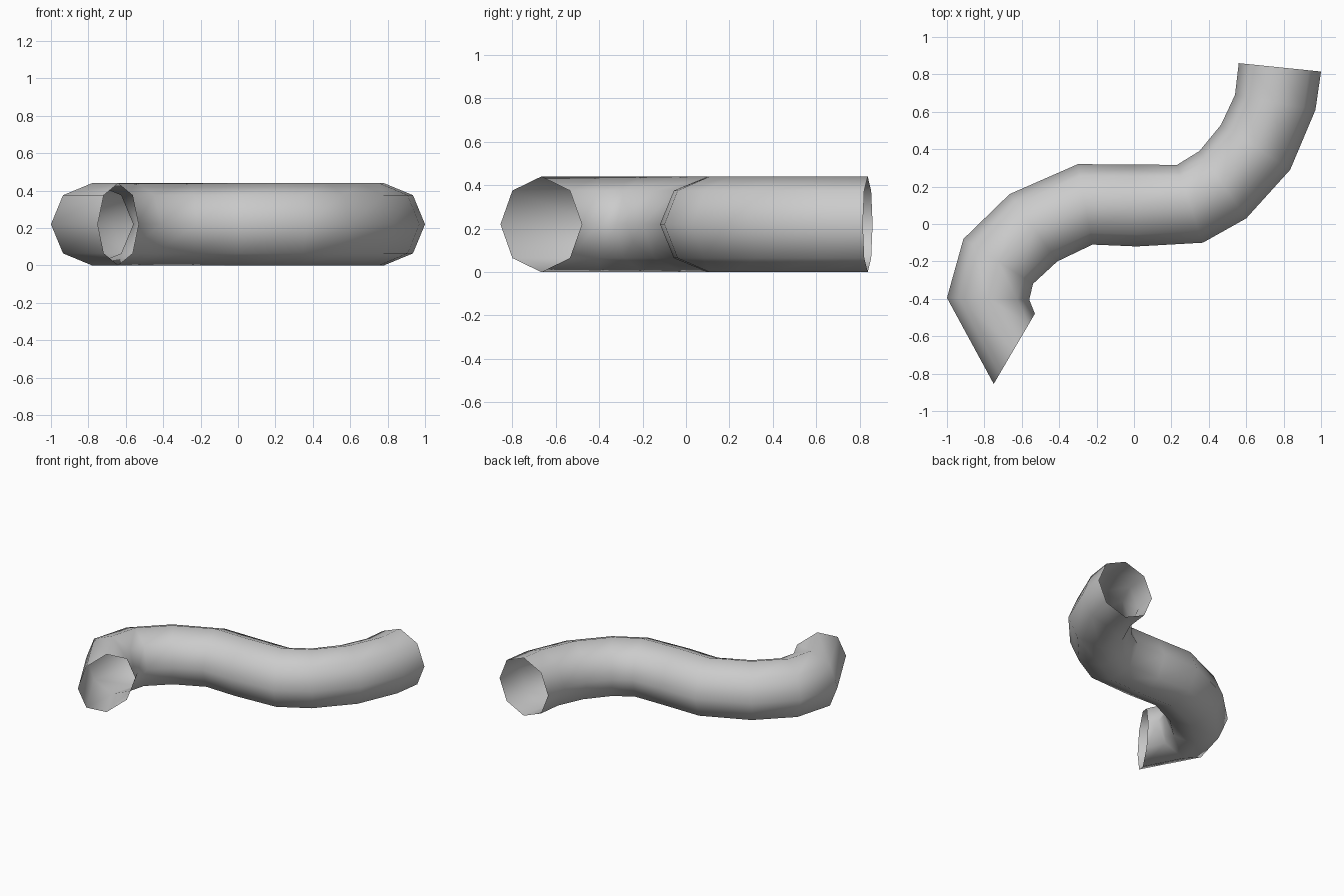
import bpy, bmesh, math
from mathutils import Vector

if "Cube" in bpy.data.objects:
    bpy.data.objects.remove(bpy.data.objects["Cube"])

SIDES = 8
HEIGHT = 0.22  # half height of the pipe

# Left and right edge of every ring along the bend, seen from the top
RINGS = [
    ((-0.75, -0.855), (-0.53, -0.48)),
    ((-1.00, -0.395), (-0.56, -0.405)),
    ((-0.912, -0.08), (-0.54, -0.32)),
    ((-0.665, 0.16), (-0.41, -0.20)),
    ((-0.30, 0.32), (-0.222, -0.11)),
    ((-0.01, 0.318), (0.015, -0.12)),
    ((0.23, 0.316), (0.368, -0.10)),
    ((0.35, 0.39), (0.60, 0.03)),
    ((0.465, 0.53), (0.835, 0.29)),
    ((0.54, 0.69), (0.97, 0.61)),
    ((0.56, 0.86), (1.00, 0.815)),
]


def add_ring(bm, left, right):
    """Upright octagon spanning two edge points."""
    left, right = Vector((*left, HEIGHT)), Vector((*right, HEIGHT))
    mid, half = (left + right) / 2, (right - left) / 2
    angles = [math.tau * i / SIDES for i in range(SIDES)]
    return [bm.verts.new(mid + half * math.cos(a) + Vector((0, 0, HEIGHT * math.sin(a))))
            for a in angles]


# Open-ended bent pipe
bm = bmesh.new()
rings = [add_ring(bm, l, r) for l, r in RINGS]
for a, b in zip(rings, rings[1:]):
    for i in range(SIDES):
        j = (i + 1) % SIDES
        bm.faces.new((a[i], b[i], b[j], a[j]))
bmesh.ops.recalc_face_normals(bm, faces=bm.faces)
for face in bm.faces:
    face.smooth = True

mesh = bpy.data.meshes.new("bent_pipe")
bm.to_mesh(mesh)
bm.free()
pipe = bpy.data.objects.new("bent_pipe", mesh)
bpy.context.collection.objects.link(pipe)
